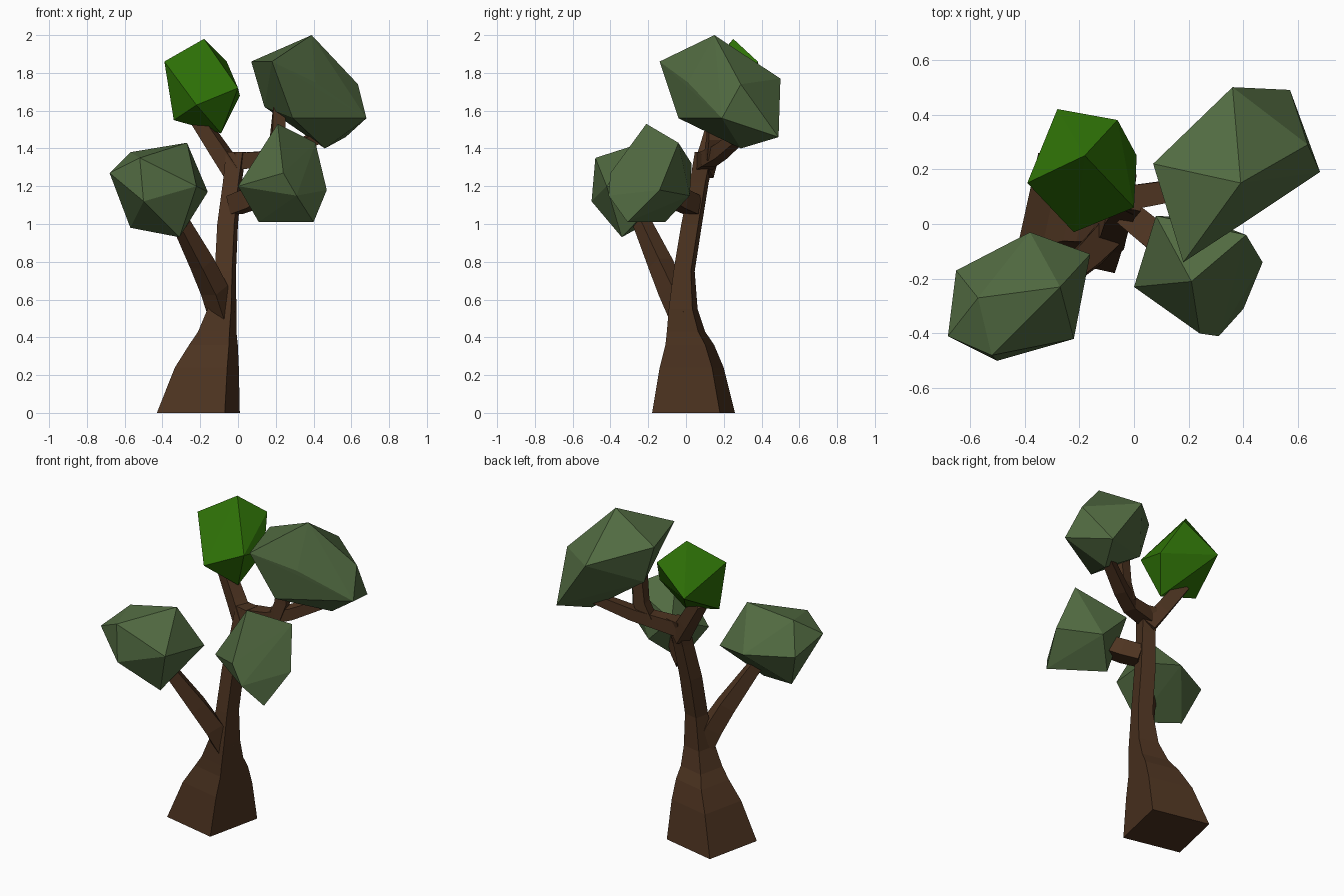
import bpy, bmesh, math
from mathutils import Vector


def material(name, rgb):
    m = bpy.data.materials.new(name)
    m.diffuse_color = (*rgb, 1)
    return m


BARK = material("bark brown", (0.075, 0.034, 0.015))
SAGE = material("sage green", (0.083, 0.145, 0.053))
BRIGHT = material("bright green", (0.027, 0.163, 0.002))


def finish(bm, name, mat):
    bmesh.ops.recalc_face_normals(bm, faces=bm.faces)
    me = bpy.data.meshes.new(name)
    bm.to_mesh(me)
    bm.free()
    me.materials.append(mat)
    ob = bpy.data.objects.new(name, me)
    bpy.context.collection.objects.link(ob)
    return ob


def limb(name, path, upright=False, spin=0.0):
    """Loft square sections along a path of (x, y, z, half side)."""
    bm = bmesh.new()
    pts = [Vector(p[:3]) for p in path]
    rings = []
    for i, p in enumerate(pts):
        d = pts[min(i + 1, len(pts) - 1)] - pts[max(i - 1, 0)]
        if upright:
            d = Vector((0, 0, 1))
        # section frame: one axis level, the other across it
        side = Vector((1, 0, 0)) if upright else d.cross(Vector((0, 0, 1))).normalized()
        up = d.normalized().cross(side)
        ring = []
        for k in range(4):
            a = math.radians(45 + 90 * k + spin)
            r = path[i][3] * math.sqrt(2)
            ring.append(bm.verts.new(p + r * (math.cos(a) * side + math.sin(a) * up)))
        rings.append(ring)
    for a, b in zip(rings, rings[1:]):
        for k in range(4):
            bm.faces.new((a[k], a[(k + 1) % 4], b[(k + 1) % 4], b[k]))
    bm.faces.new(rings[0])
    bm.faces.new(rings[-1])
    return finish(bm, name, BARK)


def foliage(name, mat, corners):
    """Faceted leaf clump: convex hull around a few corner points."""
    bm = bmesh.new()
    for c in corners:
        bm.verts.new(c)
    hull = bmesh.ops.convex_hull(bm, input=bm.verts)
    inside = [g for g in hull["geom_interior"] if isinstance(g, bmesh.types.BMVert)]
    bmesh.ops.delete(bm, geom=inside, context='VERTS')
    return finish(bm, name, mat)


# Trunk with a flared foot
limb("trunk", [(-0.21, 0.04, 0, 0.184), (-0.165, 0.03, 0.24, 0.142),
               (-0.13, 0.02, 0.36, 0.108), (-0.11, 0.0, 0.43, 0.085),
               (-0.085, -0.015, 0.55, 0.064),
               (-0.067, -0.01, 0.75, 0.047), (-0.055, 0.03, 1.0, 0.046),
               (-0.03, 0.07, 1.22, 0.042), (-0.01, 0.10, 1.38, 0.045)],
     upright=True, spin=-12.5)

# Branches
limb("left_branch", [(-0.085, -0.02, 0.51, 0.05), (-0.125, -0.075, 0.65, 0.053),
                     (-0.19, -0.135, 0.79, 0.048),
                     (-0.30, -0.23, 1.0, 0.036), (-0.36, -0.27, 1.1, 0.03)])
limb("front_branch", [(-0.02, 0.035, 1.1, 0.05), (0.06, -0.03, 1.13, 0.052),
                      (0.2, -0.15, 1.2, 0.045)])
limb("back_branch", [(-0.02, 0.09, 1.27, 0.045), (-0.10, 0.125, 1.39, 0.042),
                     (-0.22, 0.17, 1.57, 0.036)])
limb("right_branch", [(-0.02, 0.095, 1.33, 0.045), (0.13, 0.12, 1.345, 0.04),
                      (0.25, 0.18, 1.38, 0.036), (0.45, 0.29, 1.47, 0.028)])
limb("right_fork", [(0.17, 0.14, 1.35, 0.038), (0.21, 0.15, 1.45, 0.036),
                    (0.22, 0.15, 1.64, 0.032)])

# Leaf clumps
foliage("left_foliage", SAGE, [
    (-0.27, -0.23, 1.43), (-0.57, -0.27, 1.38), (-0.65, -0.17, 1.20), (-0.68, -0.41, 1.27),
    (-0.16, -0.11, 1.17), (-0.31, -0.34, 0.93), (-0.57, -0.25, 0.98), (-0.50, -0.50, 1.12),
    (-0.22, -0.42, 1.20), (-0.52, -0.48, 1.35), (-0.38, -0.03, 1.20)])
foliage("front_foliage", SAGE, [
    (0.21, -0.21, 1.53), (0.0, -0.23, 1.20), (0.41, -0.04, 1.43), (0.47, -0.14, 1.18),
    (0.40, -0.31, 1.01), (0.31, -0.41, 1.15), (0.11, -0.11, 1.01), (0.08, 0.03, 1.32),
    (0.24, -0.40, 1.27), (0.25, 0.02, 1.15)])
foliage("right_foliage", SAGE, [
    (0.39, 0.15, 2.0), (0.18, -0.14, 1.86), (0.07, 0.22, 1.86), (0.68, 0.19, 1.56),
    (0.57, 0.49, 1.46), (0.36, 0.50, 1.77), (0.635, 0.29, 1.74), (0.41, 0.01, 1.75),
    (0.46, 0.29, 1.40), (0.29, -0.04, 1.56), (0.14, 0.22, 1.62)])
foliage("back_foliage", BRIGHT, [
    (-0.18, 0.25, 1.98), (-0.39, 0.15, 1.86), (-0.06, 0.38, 1.86), (0.01, 0.25, 1.68),
    (-0.09, 0.13, 1.48), (-0.34, 0.15, 1.55), (-0.22, -0.03, 1.63), (0.0, 0.06, 1.72),
    (-0.28, 0.42, 1.70)])
